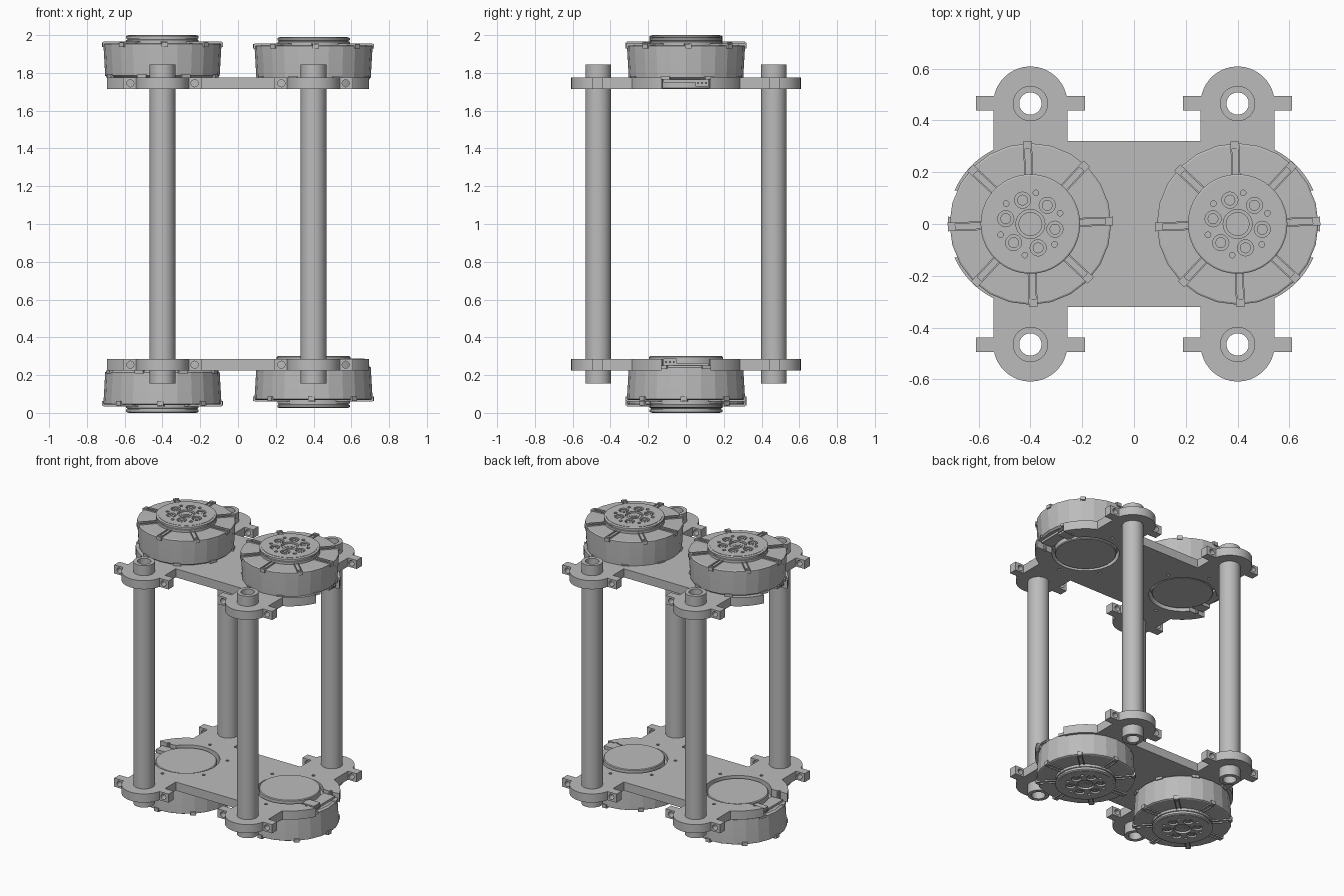
import bpy, bmesh
from math import sin, cos, pi, radians, asin, sqrt, degrees
from mathutils import Matrix, Vector

cube = bpy.data.objects.get("Cube")
if cube:
    bpy.data.objects.remove(cube)

GREY = (0.5, 0.5, 0.5, 1)
metal = bpy.data.materials.new("plain grey")
metal.use_nodes = True
metal.diffuse_color = GREY
for node in metal.node_tree.nodes:
    if node.type == 'BSDF_PRINCIPLED':
        node.inputs["Base Color"].default_value = GREY


def finish(bm, name, angle=30):
    """Clean the mesh, smooth it and keep edges over the angle sharp."""
    bmesh.ops.remove_doubles(bm, verts=bm.verts, dist=0.0002)
    bmesh.ops.recalc_face_normals(bm, faces=bm.faces)
    for f in bm.faces:
        f.smooth = True
    for e in bm.edges:
        e.smooth = e.calc_face_angle(0) < radians(angle)
    mesh = bpy.data.meshes.new(name)
    bm.to_mesh(mesh)
    bm.free()
    mesh.materials.append(metal)
    return mesh


def place(name, mesh, matrix=Matrix()):
    ob = bpy.data.objects.new(name, mesh)
    ob.matrix_world = matrix
    bpy.context.collection.objects.link(ob)
    return ob


def arc(cx, cy, r, a0=0, a1=360, n=24):
    """Points on an arc, end points included unless it is a full circle."""
    last = n if abs(a1 - a0) == 360 else n - 1
    angles = [radians(a0 + (a1 - a0) * i / last) for i in range(n)]
    return [(cx + r * cos(a), cy + r * sin(a)) for a in angles]


def around(r, count, start):
    return [(r * cos(a), r * sin(a)) for a in
            (radians(start) + 2 * pi * i / count for i in range(count))]


def slab(name, loops, z0, z1):
    """Flat plate from an outline and hole loops."""
    cu = bpy.data.curves.new(name, 'CURVE')
    cu.dimensions = '2D'
    cu.fill_mode = 'BOTH'
    cu.extrude = (z1 - z0) / 2
    for loop in loops:
        sp = cu.splines.new('POLY')
        sp.points.add(len(loop) - 1)
        for p, (x, y) in zip(sp.points, loop):
            p.co = (x, y, 0, 1)
        sp.use_cyclic_u = True
    ob = place(name, cu)
    bpy.context.view_layer.update()
    temp = bpy.data.meshes.new_from_object(ob.evaluated_get(bpy.context.evaluated_depsgraph_get()))
    bpy.data.objects.remove(ob)
    bm = bmesh.new()
    bm.from_mesh(temp)
    bpy.data.meshes.remove(temp)
    bmesh.ops.translate(bm, verts=bm.verts, vec=(0, 0, (z0 + z1) / 2))
    return finish(bm, name)


def lathe(bm, profile, segs, at=(0, 0), closed=False):
    vs = [bm.verts.new((r, 0, z)) for r, z in profile]
    es = [bm.edges.new(p) for p in zip(vs, vs[1:])]
    if closed:
        es.append(bm.edges.new((vs[-1], vs[0])))
    out = bmesh.ops.spin(bm, geom=vs + es, cent=(0, 0, 0), axis=(0, 0, 1),
                         angle=2 * pi, steps=segs)
    bmesh.ops.remove_doubles(bm, verts=bm.verts, dist=0.0002)
    return bm


def add_round(bm, x, y, r, z0, z1, n=16):
    bmesh.ops.create_cone(bm, cap_ends=True, segments=n, radius1=r, radius2=r, depth=z1 - z0,
                          matrix=Matrix.Translation((x, y, (z0 + z1) / 2)))


def add_box(bm, lo, hi, turn=0):
    lo, hi = Vector(lo), Vector(hi)
    m = Matrix.Rotation(radians(turn), 4, 'Z') @ Matrix.Translation((lo + hi) / 2)
    bmesh.ops.create_cube(bm, size=1, matrix=m @ Matrix.Diagonal((*(hi - lo), 1)))


# Plate outline: one quarter, then mirrored twice
MX, RY, NECK, END, HOLE, NOTCH = 0.4, 0.465, 0.143, 0.32, 0.213, 0.13
corner = degrees(asin(sqrt(END ** 2 - NECK ** 2) / END))
quarter = [(0, END), (MX - NECK, END)]
quarter += arc(MX, RY, NECK, 180, 0)
quarter += arc(MX, 0, END, corner, degrees(asin(NOTCH / END)), 12)
quarter += arc(MX, 0, HOLE, degrees(asin(NOTCH / HOLE)), 180, 24)
half = quarter + [(x, -y) for x, y in reversed(quarter)][1:]
outline = half + [(-x, y) for x, y in reversed(half)][1:-1]
holes = [arc(sx * MX, sy * RY, 0.067) for sx in (-1, 1) for sy in (-1, 1)]
for sx in (-1, 1):
    holes += [arc(sx * MX + x, y, 0.011, n=10) for x, y in around(0.262, 6, 30)
              if abs(y) > 0.1 or x * sx < 0]
plate = slab("mounting_plate", [outline] + holes, -0.03, 0.03)

# Clamp ear with a cross hole, drawn in the vertical plane
ear = slab("clamp_ear", [[(-0.04, -0.03), (0.04, -0.03), (0.04, 0.03), (-0.04, 0.03)],
                         arc(0, 0, 0.019, n=16)], -0.028, 0.028)

# Hollow rod
rod = finish(lathe(bmesh.new(), [(0.068, 0.155), (0.068, 1.845), (0.043, 1.845),
                                 (0.043, 0.155)], 40, closed=True), "rod")

for label, z in (("upper", 1.745), ("lower", 0.255)):
    place(label + "_plate", plate, Matrix.Translation((0, 0, z)))
    for sx in (-1, 1):
        for sy in (-1, 1):
            for off in (-0.17, 0.17):
                place(label + "_clamp_ear", ear, Matrix.Translation(
                    (sx * MX + off, sy * 0.467, z)) @ Matrix.Rotation(pi / 2, 4, 'X'))
for sx in (-1, 1):
    for sy in (-1, 1):
        place("rod", rod, Matrix.Translation((sx * MX, sy * RY, 0)))

# Motor, hub face at local z = 0 and mounting disc below
body = finish(lathe(bmesh.new(), [(0, -0.225), (0.29, -0.225), (0.303, -0.215), (0.312, -0.06),
                                  (0.312, -0.048), (0.305, -0.044), (0, -0.04)], 24),
              "motor_body", 8)
hub = finish(lathe(bmesh.new(), [(0, -0.045), (0.192, -0.045), (0.192, -0.026), (0.186, -0.024),
                                 (0.186, -0.019), (0.192, -0.017), (0.192, -0.006),
                                 (0.186, -0.002), (0.178, -0.002), (0.178, -0.014),
                                 (0, -0.014)], 64), "motor_hub")
disc = finish(lathe(bmesh.new(), [(0, -0.275), (0.19, -0.275), (0.195, -0.27), (0.195, -0.22),
                                  (0, -0.22)], 64), "mounting_disc")
pockets = around(0.097, 6, -12)
cap = slab("hub_cap", [arc(0, 0, 0.179, n=64), arc(0, 0, 0.056)]
           + [arc(x, y, 0.031, n=20) for x, y in pockets]
           + [arc(x, y, 0.011, n=12) for x, y in around(0.122, 6, 20)], -0.014, 0)

# Hub bolts and the stepped centre boss
bm = bmesh.new()
for x, y in pockets:
    add_round(bm, x, y, 0.021, -0.014, -0.004)
    add_round(bm, x, y, 0.01, -0.004, -0.001, 6)
for r, top in ((0.046, -0.007), (0.032, -0.003), (0.018, 0)):
    add_round(bm, 0, 0, r, -0.014, top, 24)
bolts = finish(bm, "hub_bolts")

# Radial ribs with rim bolts, and base tabs
bm = bmesh.new()
for k in range(8):
    turn = 2 + 45 * k
    add_box(bm, (0.19, -0.017, -0.06), (0.312, -0.011, -0.035), turn)
    add_box(bm, (0.19, 0.011, -0.06), (0.312, 0.017, -0.035), turn)
    add_box(bm, (0.29, -0.017, -0.062), (0.319, 0.017, -0.038), turn)
    x, y = around(0.302, 1, turn)[0]
    add_round(bm, x, y, 0.009, -0.04, -0.034, 12)
    add_box(bm, (0.28, -0.025, -0.226), (0.309, 0.025, -0.208), turn + 22)
ribs = finish(bm, "motor_ribs")

# Cable connector in the plate notch, on the outer side
bm = bmesh.new()
add_box(bm, (0.18, -0.12, -0.24), (0.265, 0.05, -0.22))
add_box(bm, (0.18, 0.05, -0.262), (0.27, 0.12, -0.22))
for i in range(3):
    add_box(bm, (0.27, 0.06 + 0.02 * i, -0.25), (0.28, 0.07 + 0.02 * i, -0.238))
connector = finish(bm, "connector")

motors = (("upper_right", -1, 2.0, False), ("upper_left", 1, 1.99, False),
          ("lower_right", -1, 0.0, True), ("lower_left", 1, 0.025, True))
for label, sx, z, flip in motors:
    base = Matrix.Translation((sx * MX, 0, z))
    if flip:
        base = base @ Matrix.Rotation(pi, 4, 'X')
    for part in (body, hub, disc, cap, bolts, ribs):
        place(label + "_" + part.name, part, base)
    outward = Matrix.Rotation(0 if sx > 0 else pi, 4, 'Z')
    place(label + "_connector", connector, base @ outward)
